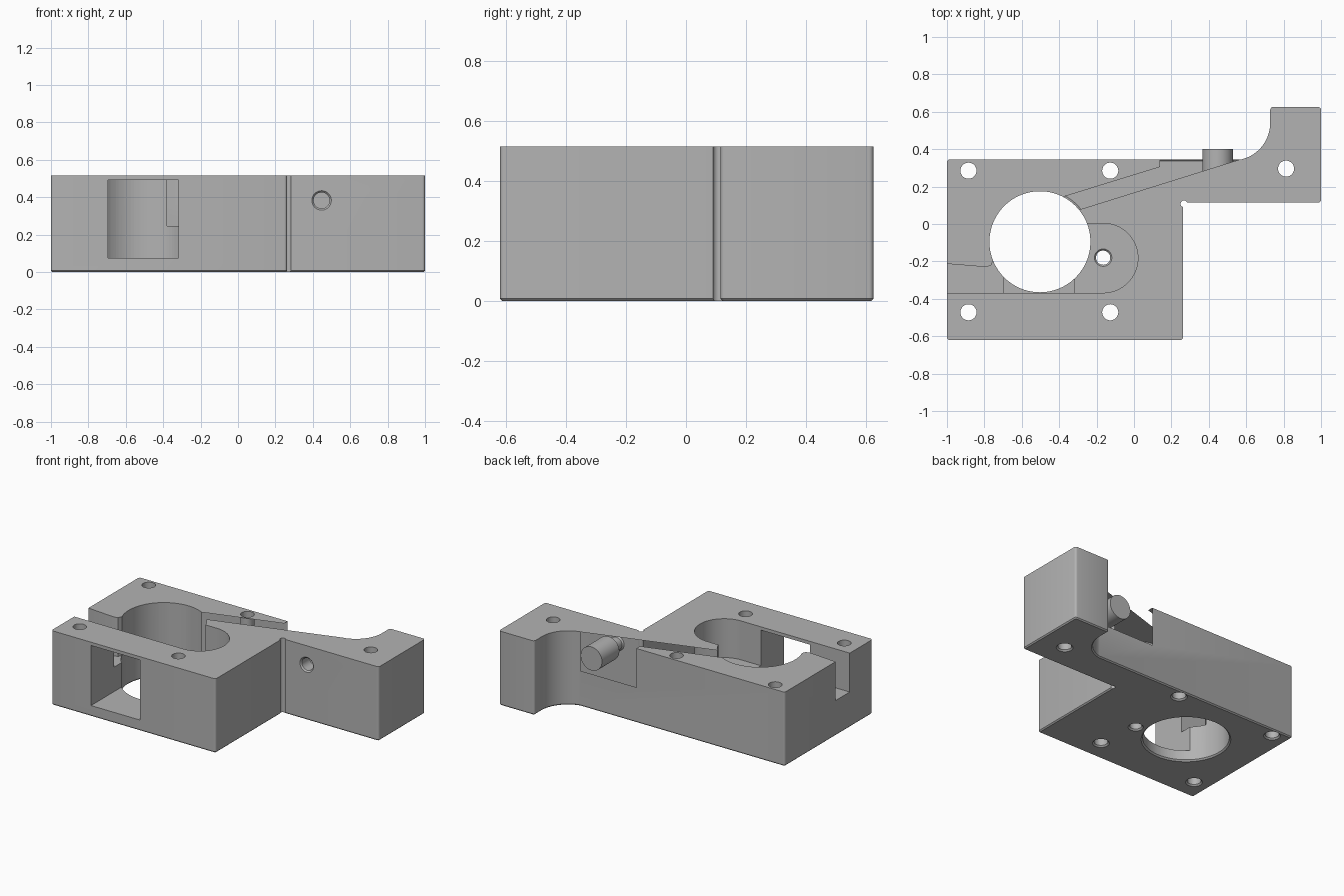
import bpy, bmesh, math
from mathutils import Vector, Matrix

if "Cube" in bpy.data.objects:
    bpy.data.objects.remove(bpy.data.objects["Cube"], do_unlink=True)

HEIGHT = 0.515
FLOOR = 0.245      # floor of the upper pockets

grey = bpy.data.materials.new("machined_grey")
grey.use_nodes = True
grey.diffuse_color = (0.45, 0.45, 0.45, 1)
grey.node_tree.nodes["Principled BSDF"].inputs["Base Color"].default_value = grey.diffuse_color


def to_object(name, bm):
    bmesh.ops.recalc_face_normals(bm, faces=bm.faces)
    mesh = bpy.data.meshes.new(name)
    bm.to_mesh(mesh)
    bm.free()
    mesh.materials.append(grey)
    obj = bpy.data.objects.new(name, mesh)
    bpy.context.collection.objects.link(obj)
    return obj


def prism(points, z0, z1):
    bm = bmesh.new()
    face = bm.faces.new([bm.verts.new((x, y, z0)) for x, y in points])
    grown = bmesh.ops.extrude_face_region(bm, geom=[face])["geom"]
    top = [g for g in grown if isinstance(g, bmesh.types.BMVert)]
    bmesh.ops.translate(bm, verts=top, vec=(0, 0, z1 - z0))
    return bm


def cone(start, end, r0, r1, sides=48):
    a, b = Vector(start), Vector(end)
    turn = (b - a).to_track_quat("Z", "Y").to_matrix().to_4x4()
    bm = bmesh.new()
    bmesh.ops.create_cone(bm, cap_ends=True, segments=sides, radius1=r0, radius2=r1,
                          depth=(b - a).length,
                          matrix=Matrix.Translation((a + b) / 2) @ turn)
    return bm


def arc(cx, cy, r, a0, a1, n):
    steps = [math.radians(a0 + (a1 - a0) * i / n) for i in range(n + 1)]
    return [(cx + r * math.cos(a), cy + r * math.sin(a)) for a in steps]


# Block with offset arm, blended by a concave fillet
corners = [(-1, -0.62), (0.262, -0.62), (1, 0.115), (1, 0.625), (0.728, 0.625), (-1, 0.345)]
outline = corners[:2] + [(0.262, 0.115)] + corners[2:5]
outline += arc(0.528, 0.54, 0.2, 0, -77, 16) + corners[5:]
bm = prism(outline, 0, HEIGHT)

# Rounded upright corners, then chamfered lower rim
upright = [e for e in bm.edges
           if abs(e.verts[0].co.z - e.verts[1].co.z) > 0.1
           and any((e.verts[0].co.xy - Vector(c)).length < 0.001 for c in corners)]
bmesh.ops.bevel(bm, geom=upright, offset=0.015, segments=4, profile=0.5, affect="EDGES")
rim = [e for e in bm.edges if all(v.co.z < 0.001 for v in e.verts)]
bmesh.ops.bevel(bm, geom=rim, offset=0.008, segments=1, affect="EDGES")
body = to_object("bracket_body", bm)


def cut(bm):
    cutter = to_object("cutter", bm)
    cutter.hide_render = True
    mod = body.modifiers.new("cut", "BOOLEAN")
    mod.operation, mod.solver, mod.object = "DIFFERENCE", "EXACT", cutter
    bpy.context.view_layer.objects.active = body
    bpy.ops.object.modifier_apply(modifier=mod.name)
    bpy.data.objects.remove(cutter, do_unlink=True)


def bore(x, y, r, sides=48):
    cut(cone((x, y, -0.1), (x, y, 0.7), r, r, sides))
    cut(cone((x, y, -0.01), (x, y, 0.01), r + 0.02, r - 0.0005, sides))


# Main bore, screw holes and arm hole
bore(-0.503, -0.095, 0.27, 96)
for x in (-0.885, -0.127):
    for y in (-0.472, 0.285):
        bore(x, y, 0.043)
bore(0.813, 0.296, 0.043)

# Rounded side pocket and its hole
cut(prism([(-0.5, -0.368)] + arc(-0.165, -0.182, 0.186, -90, 90, 32) + [(-0.5, 0.004)], FLOOR, 0.7))
bore(-0.165, -0.18, 0.038)
cut(cone((-0.165, -0.18, FLOOR - 0.01), (-0.165, -0.18, FLOOR + 0.01), 0.037, 0.056))

# Slot leaving through the right-hand end
cut(prism([(-1.1, -0.205), (-0.79, -0.23), (-0.765, -0.222), (-0.75, -0.19),
           (-0.5, -0.19), (-0.5, -0.368), (-1.1, -0.368)], FLOOR, 0.7))

# Diagonal slot leaving through the back
cut(prism([(-0.5, 0.108), (-0.4, 0.043), (0.568, 0.3455), (0.5, 0.4),
           (0.14, 0.4), (0.14, 0.305)], FLOOR, 0.7))

# Front window into the main bore
cut(prism([(-0.695, -0.8), (-0.317, -0.8), (-0.317, -0.25), (-0.695, -0.25)], 0.075, 0.492))

# Cross hole through the arm, counterbored from the slot
cut(cone((0.447, 0, 0.383), (0.447, 0.4, 0.383), 0.043, 0.043))
cut(cone((0.447, 0.21, 0.383), (0.447, 0.4, 0.383), 0.082, 0.082))
cut(cone((0.447, 0.105, 0.383), (0.447, 0.125, 0.383), 0.062, 0.042))

# Relief groove in the inner corner
cut(cone((0.267, 0.108, -0.1), (0.267, 0.108, 0.7), 0.018, 0.018, 24))

bpy.ops.object.select_all(action="DESELECT")
body.select_set(True)
bpy.context.view_layer.objects.active = body
bpy.ops.object.shade_smooth_by_angle(angle=math.radians(30))
